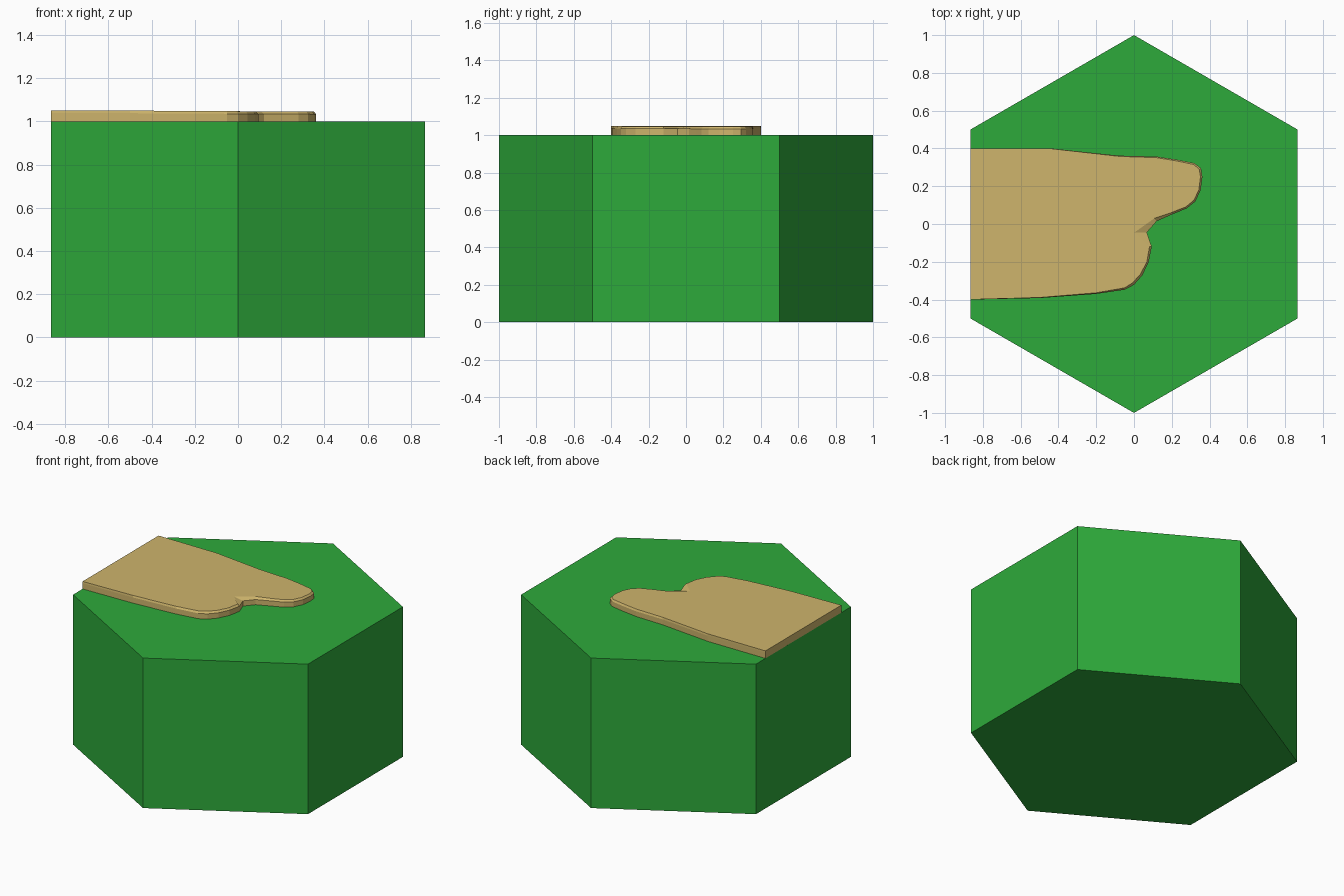
import bpy, bmesh
from math import sin, cos, pi

if "Cube" in bpy.data.objects:
    bpy.data.objects.remove(bpy.data.objects["Cube"])


def material(name, rgb):
    m = bpy.data.materials.new(name)
    m.diffuse_color = (*rgb, 1)
    m.use_nodes = True
    m.node_tree.nodes["Principled BSDF"].inputs["Base Color"].default_value = m.diffuse_color
    return m


def loft(name, rings, mat, bottom=True):
    """Join matching rings of points with quads and close the ends."""
    bm = bmesh.new()
    loops = [[bm.verts.new(p) for p in ring] for ring in rings]
    n = len(loops[0])
    for a, b in zip(loops, loops[1:]):
        for i in range(n):
            j = (i + 1) % n
            bm.faces.new((a[i], a[j], b[j], b[i]))
    top = bm.faces.new(loops[-1])
    if bottom:
        bm.faces.new(loops[0][::-1])
    bmesh.ops.triangulate(bm, faces=[top])
    bmesh.ops.dissolve_limit(bm, angle_limit=0.001, verts=bm.verts, edges=bm.edges)
    me = bpy.data.meshes.new(name)
    bm.to_mesh(me)
    bm.free()
    me.materials.append(mat)
    ob = bpy.data.objects.new(name, me)
    bpy.context.collection.objects.link(ob)
    return ob


grass = material("grass", (0.027, 0.40, 0.043))
sand = material("sand", (0.62, 0.46, 0.15))

# Hexagonal ground tile
hexagon = [(cos(pi / 2 + i * pi / 3), sin(pi / 2 + i * pi / 3)) for i in range(6)]
loft("ground_tile", [[(x, y, z) for x, y in hexagon] for z in (0, 1)], grass)

# Path slab: ground outline x, y and inward offset of its top rim, counter-clockwise
EDGE = 0.8660
outline = [
    (-EDGE, -0.40, 0, 0), (-0.50, -0.392, 0, 0.003), (-0.20, -0.37, 0, 0.006),
    (-0.05, -0.348, 0, 0.010), (0.0, -0.322, -0.008, 0.010), (0.045, -0.27, -0.010, 0.006),
    (0.078, -0.20, -0.010, 0), (0.094, -0.12, -0.012, 0), (0.068, -0.045, -0.066, 0),
    (0.12, 0.015, -0.012, 0.015), (0.20, 0.05, -0.004, 0.010), (0.28, 0.083, -0.005, 0.008),
    (0.325, 0.12, -0.008, 0.006), (0.353, 0.18, -0.010, 0), (0.362, 0.25, -0.010, 0),
    (0.355, 0.295, -0.010, -0.005), (0.32, 0.322, -0.004, -0.007), (0.22, 0.342, 0, -0.007),
    (0.12, 0.357, 0, -0.006), (-0.08, 0.362, 0, -0.004), (-0.44, 0.40, 0, -0.001),
    (-EDGE, 0.40, 0, 0),
]


def top_z(x):
    return 1.05 - 0.005 * max(0, (x + 0.5) / 0.86)


rings = [
    [(x, y, 1.0) for x, y, dx, dy in outline],
    [(x, y, top_z(x) - 0.012) for x, y, dx, dy in outline],
    [(x + dx, y + dy, top_z(x)) for x, y, dx, dy in outline],
]
loft("path_slab", rings, sand, bottom=False)
